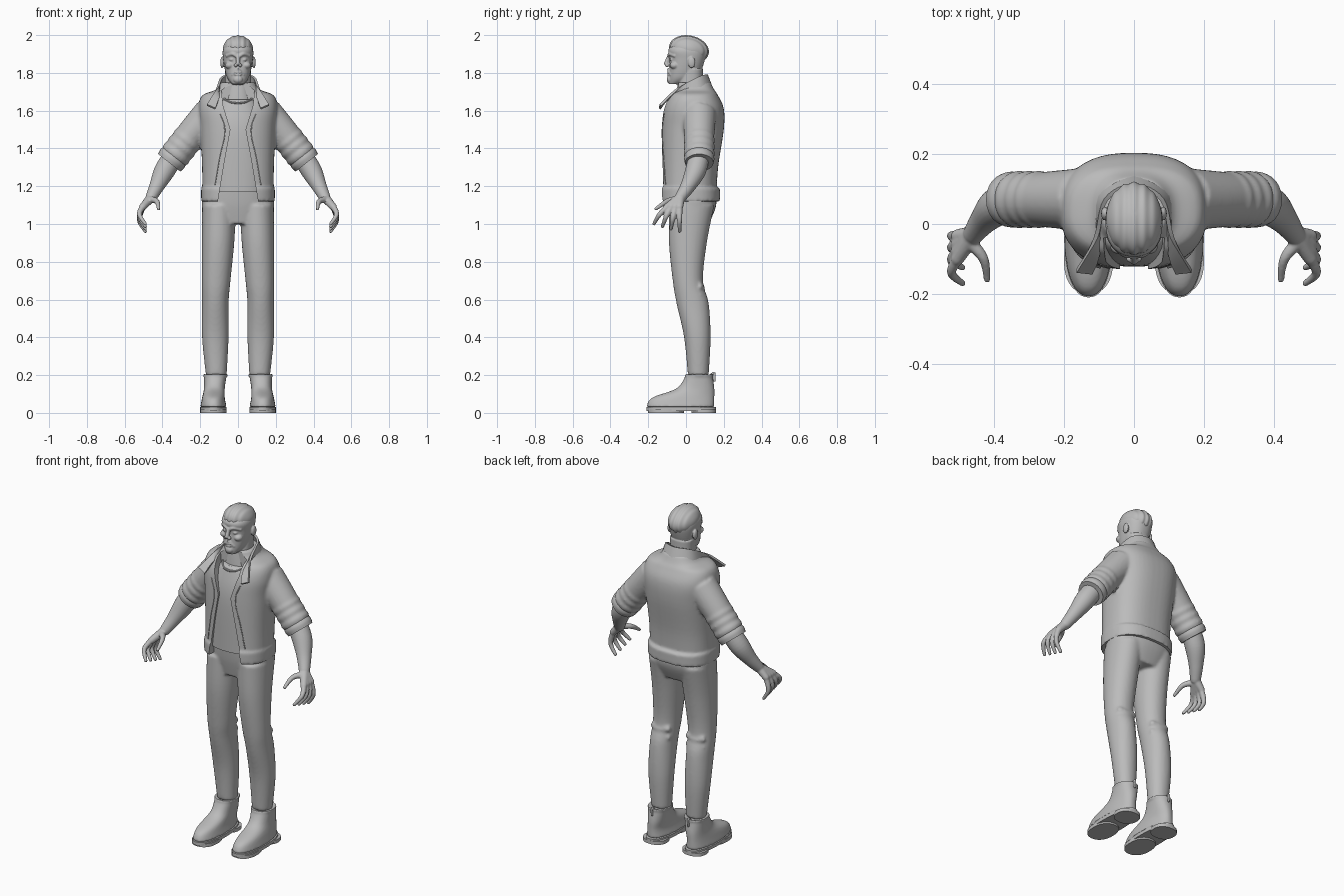
import bpy, bmesh, math
from mathutils import Vector, Matrix, Quaternion

if "Cube" in bpy.data.objects:
    bpy.data.objects.remove(bpy.data.objects["Cube"])

shade = (.5, .5, .5, 1)
grey = bpy.data.materials.new("plain grey")
grey.use_nodes = True
grey.diffuse_color = shade
grey.node_tree.nodes["Principled BSDF"].inputs["Base Color"].default_value = shade


def spline(rows, steps=6):
    """Smooth curve through rows of numbers."""
    rows = [Vector(row) for row in rows]
    curve = []
    for i, (start, end) in enumerate(zip(rows, rows[1:])):
        before, after = rows[max(i - 1, 0)], rows[min(i + 2, len(rows) - 1)]
        leave, arrive = (end - before) / 2, (after - start) / 2
        for k in range(steps):
            t = k / steps
            ease = t * t * (3 - 2 * t)
            curve.append(start.lerp(end, ease) + leave * t * (1 - t) ** 2 - arrive * t * t * (1 - t))
    return curve + [rows[-1]]


def circle(count):
    return [math.tau * k / count for k in range(count)]


def skin(bm, rings):
    """Join rings of points into a closed solid."""
    rings = [[bm.verts.new(point) for point in ring] for ring in rings]
    for low, high in zip(rings, rings[1:]):
        for i in range(len(low)):
            bm.faces.new((low[i - 1], low[i], high[i], high[i - 1]))
    bm.faces.new(rings[0])
    bm.faces.new(rings[-1])


def loft(bm, rows, square=2.3):
    """Level rounded sections given as x min, x max, y min, y max, z."""
    def bulge(value):
        return math.copysign(abs(value) ** (2 / square), value)

    rings = []
    for left, right, front, back, z in spline(rows):
        rings.append([((left + right + (right - left) * bulge(math.cos(angle))) / 2,
                       (front + back + (back - front) * bulge(math.sin(angle))) / 2, z)
                      for angle in circle(48)])
    skin(bm, rings)


def centred_loft(bm, rows, square=2.3):
    """Sections given as half width, y min, y max, z."""
    loft(bm, [(-half, half, front, back, z) for half, front, back, z in rows], square)


def tube(bm, rows, dome=1, sides=24):
    """Round limb along points given as x, y, z, radius; dome 0 makes flat ends."""
    points = spline(rows)
    last = len(points) - 1
    rings, turn, previous = [], None, None
    for i, point in enumerate(points):
        along = (points[min(i + 1, last)] - points[max(i - 1, 0)]).xyz.normalized()
        turn = previous.rotation_difference(along) @ turn if turn else along.to_track_quat('Z', 'Y')
        previous = along
        slices = [0]
        if i == 0:
            slices = [-.8, -.5, 0]
        elif i == last:
            slices = [0, .5, .8]
        for offset in slices:
            radius = point[3] * math.sqrt(1 - offset * offset)
            centre = point.xyz + along * offset * dome * point[3]
            rings.append([centre + turn @ Vector((math.cos(angle), math.sin(angle), 0)) * radius
                          for angle in circle(sides)])
    skin(bm, rings)


def band(bm, start, end, place, radius, half):
    """Ring around a limb, with a bulging middle."""
    centre, along = start.lerp(end, place), (end - start).normalized() * half
    tube(bm, [(*(centre + along * side), radius - .005 * abs(side)) for side in (-1, 0, 1)], dome=0)


def ball(bm, place, size):
    bmesh.ops.create_uvsphere(bm, u_segments=24, v_segments=16, radius=1,
                              matrix=Matrix.Translation(place) @ Matrix.Diagonal((*size, 1)))


def mirror(bm):
    copy = bmesh.ops.duplicate(bm, geom=bm.verts[:] + bm.edges[:] + bm.faces[:])["geom"]
    for item in copy:
        if isinstance(item, bmesh.types.BMVert):
            item.co.x *= -1


def finish(name, bm, voxel=0, soften=0, cutter=None, thickness=0):
    bmesh.ops.recalc_face_normals(bm, faces=bm.faces)
    mesh = bpy.data.meshes.new(name)
    bm.to_mesh(mesh)
    bm.free()
    part = bpy.data.objects.new(name, mesh)
    bpy.context.collection.objects.link(part)
    if voxel:
        fuse = part.modifiers.new("fuse", 'REMESH')
        fuse.mode, fuse.voxel_size = 'VOXEL', voxel
    if soften:
        smooth = part.modifiers.new("soften", 'SMOOTH')
        smooth.factor, smooth.iterations = .5, soften
    if cutter:
        cut = part.modifiers.new("cut", 'BOOLEAN')
        cut.operation, cut.solver, cut.object = 'DIFFERENCE', 'EXACT', cutter
    if thickness:
        solid = part.modifiers.new("thickness", 'SOLIDIFY')
        solid.thickness, solid.offset = thickness, 0
    bpy.ops.object.select_all(action='DESELECT')
    part.select_set(True)
    bpy.context.view_layer.objects.active = part
    bpy.ops.object.convert(target='MESH')
    bpy.ops.object.shade_smooth_by_angle(angle=math.radians(40))
    part.data.materials.clear()
    part.data.materials.append(grey)
    return part


# Trousers: legs with knee creases, fused to the hips
bm = bmesh.new()
loft(bm, [(.01, .19, -.09, .15, 1.1), (.02, .19, -.09, .11, .9), (.04, .19, -.07, .09, .7),
          (.05, .19, -.05, .12, .58), (.05, .19, -.01, .13, .4), (.06, .17, .01, .12, .2)], square=2.1)
for z in (.62, .67):
    tube(bm, [(.07, .07, z, .02), (.12, .08, z - .01, .02), (.16, .07, z, .02)])
mirror(bm)
centred_loft(bm, [(.18, -.1, .15, 1.2), (.19, -.09, .16, 1.1), (.15, -.07, .12, 1)])
finish("trousers", bm, voxel=.008, soften=5)

# Boots with ankle rims, soles, heels and pull loops
bm = bmesh.new()
loft(bm, [(.06, .2, -.21, .15, .03), (.07, .19, -.18, .15, .08),
          (.07, .18, -.05, .15, .13), (.06, .18, 0, .14, .2)])
rim = [(.12 + .06 * math.cos(angle), .07 + .07 * math.sin(angle), .2, .007) for angle in circle(12)]
tube(bm, rim + rim[:1])
mirror(bm)
finish("boots", bm, voxel=.007, soften=4)
bm = bmesh.new()
for front, back, bottom, top in ((-.21, .16, .01, .03), (-.2, -.01, 0, .02), (.03, .16, 0, .02)):
    loft(bm, [(.06, .2, front, back, z) for z in (bottom, top)])
mirror(bm)
finish("boot_soles", bm)
bm = bmesh.new()
tube(bm, [(.12, .13, .2, .006), (.12, .15, .21, .006), (.12, .15, .17, .006)])
mirror(bm)
finish("boot_pull_loops", bm)

# Cutter for the open jacket front
opening = [(.11, 1.1), (.07, 1.34), (.04, 1.5), (.08, 1.63), (.1, 1.85)]
outline = [(.11, 1)] + opening
outline += [(-x, z) for x, z in reversed(outline)]
bm = bmesh.new()
skin(bm, [[(x, y, z) for x, z in outline] for y in (-.3, -.04)])
cutter = finish("front_cutter", bm)

# Jacket: folded sleeves, body and hem
armpit, elbow = Vector((.25, .07, 1.47)), Vector((.36, .07, 1.33))
bm = bmesh.new()
tube(bm, [(.15, .07, 1.58, .09), (*armpit, .08), (*elbow, .07)], dome=0)
for place in (.2, .45, .7):
    band(bm, armpit, elbow, place, .083, .02)
mirror(bm)
centred_loft(bm, [(.19, -.13, .16, 1.13), (.19, -.13, .17, 1.3), (.2, -.13, .2, 1.5), (.21, -.12, .2, 1.61),
                  (.19, -.09, .17, 1.68), (.12, -.06, .15, 1.71), (.09, -.05, .13, 1.75)], square=2.5)
centred_loft(bm, [(.195, -.14, .18, z) for z in (1.12, 1.19)], square=2.5)
jacket = finish("jacket", bm, voxel=.008, soften=4, cutter=cutter)
bpy.data.objects.remove(cutter)

# Rolled cuffs
bm = bmesh.new()
band(bm, armpit, elbow, .9, .08, .025)
mirror(bm)
finish("sleeve_cuffs", bm)

# Raised seams beside the opening, laid on the jacket
bm = bmesh.new()
seam = []
for x, z in spline(opening):
    if 1.2 < z < 1.6:
        hit, spot, normal, face = jacket.ray_cast(Vector((x + .03, -1, z)), Vector((0, 1, 0)))
        if hit:
            seam.append((*spot, .003))
tube(bm, seam, sides=8)
mirror(bm)
finish("jacket_seams", bm)

# Collar
upper = [(0, .11, 1.79), (.08, .07, 1.78), (.11, -.04, 1.72), (.165, -.135, 1.63)]
lower = [(0, .14, 1.71), (.1, .08, 1.71), (.1, -.08, 1.67), (.12, -.14, 1.61)]
bm = bmesh.new()
edges = [spline([(-x, y, z) for x, y, z in edge[:0:-1]] + edge) for edge in (upper, lower)]
pairs = [[bm.verts.new(point) for point in pair] for pair in zip(*edges)]
for (a, b), (c, d) in zip(pairs, pairs[1:]):
    bm.faces.new((a, b, d, c))
finish("collar", bm, thickness=.012)

# Shirt and neckband
bm = bmesh.new()
centred_loft(bm, [(.16, -.12, .12, 1.17), (.16, -.12, .12, 1.48), (.11, -.09, .1, 1.63), (.08, -.07, .09, 1.66)])
finish("shirt", bm)
bm = bmesh.new()
ring = [(.08 * math.sin(angle), -.09 * math.cos(angle), 1.68 - .04 * math.cos(angle), .006) for angle in circle(12)]
tube(bm, ring + ring[:1], sides=8)
finish("shirt_neckband", bm)

# Forearms, palms, fingers and thumbs
bm = bmesh.new()
wrist = (.46, -.03, 1.14)
tube(bm, [(.34, .07, 1.36, .055), (.39, .05, 1.28, .055), (.43, .01, 1.2, .04), (*wrist, .03)])
for finger in range(4):
    y, splay = .022 * finger - .1, 1 - finger / 3
    tube(bm, [(*wrist, .025), (.505, y, 1.09, .019)])
    tube(bm, [(.505, y, 1.09, .016), (.522, y - .04 * splay, 1.02 + .03 * splay, .013),
              (.49, y - .07 * splay, .96 + .04 * splay, .009)])
tube(bm, [(.47, -.05, 1.13, .019), (.43, -.1, 1.12, .014), (.42, -.16, 1.08, .009)])
mirror(bm)
finish("arms_and_hands", bm, voxel=.005, soften=2)

# Head: eyes, cheeks, nostrils, ears and brows, then skull, neck, nose, lips and beard
bm = bmesh.new()
for place, size in (((.033, -.07, 1.87), (.015, .016, .01)), ((.045, -.06, 1.84), (.024, .026, .02)),
                    ((.012, -.1, 1.84), (.01, .01, .01)), ((.084, .03, 1.855), (.01, .02, .03))):
    ball(bm, place, size)
tube(bm, [(.01, -.09, 1.89, .009), (.03, -.085, 1.9, .009), (.06, -.06, 1.89, .008)])
tube(bm, [(0, -.095, 1.82, .006), (.03, -.08, 1.79, .006)])
mirror(bm)
centred_loft(bm, [(.09, -.06, .09, 1.62), (.07, -.05, .09, 1.7), (.07, -.03, .09, 1.82)])
centred_loft(bm, [(.03, -.09, -.03, 1.74), (.06, -.09, .06, 1.78), (.078, -.085, .1, 1.87),
                  (.077, -.09, .1, 1.93), (.03, -.02, .06, 1.98)])
tube(bm, [(0, -.09, 1.89, .009), (0, -.105, 1.85, .012)])
for z in (1.79, 1.803):
    ball(bm, (0, -.093, z), (.02, .007, .005))
ball(bm, (0, -.087, 1.765), (.025, .015, .02))
finish("head", bm, voxel=.004, soften=2)

# Swept-back hair with combed grooves
bm = bmesh.new()
bmesh.ops.create_uvsphere(bm, u_segments=96, v_segments=48, radius=1)
tilt = Quaternion((1, 0, 0), math.radians(-12))
for vert in bm.verts:
    x, y, z = vert.co
    groove = 1 + .025 * math.cos(17 * x)
    vert.co = tilt @ Vector((x * .08, y * .104 * groove, z * .072 * groove)) + Vector((0, .016, 1.924))
finish("hair", bm)
